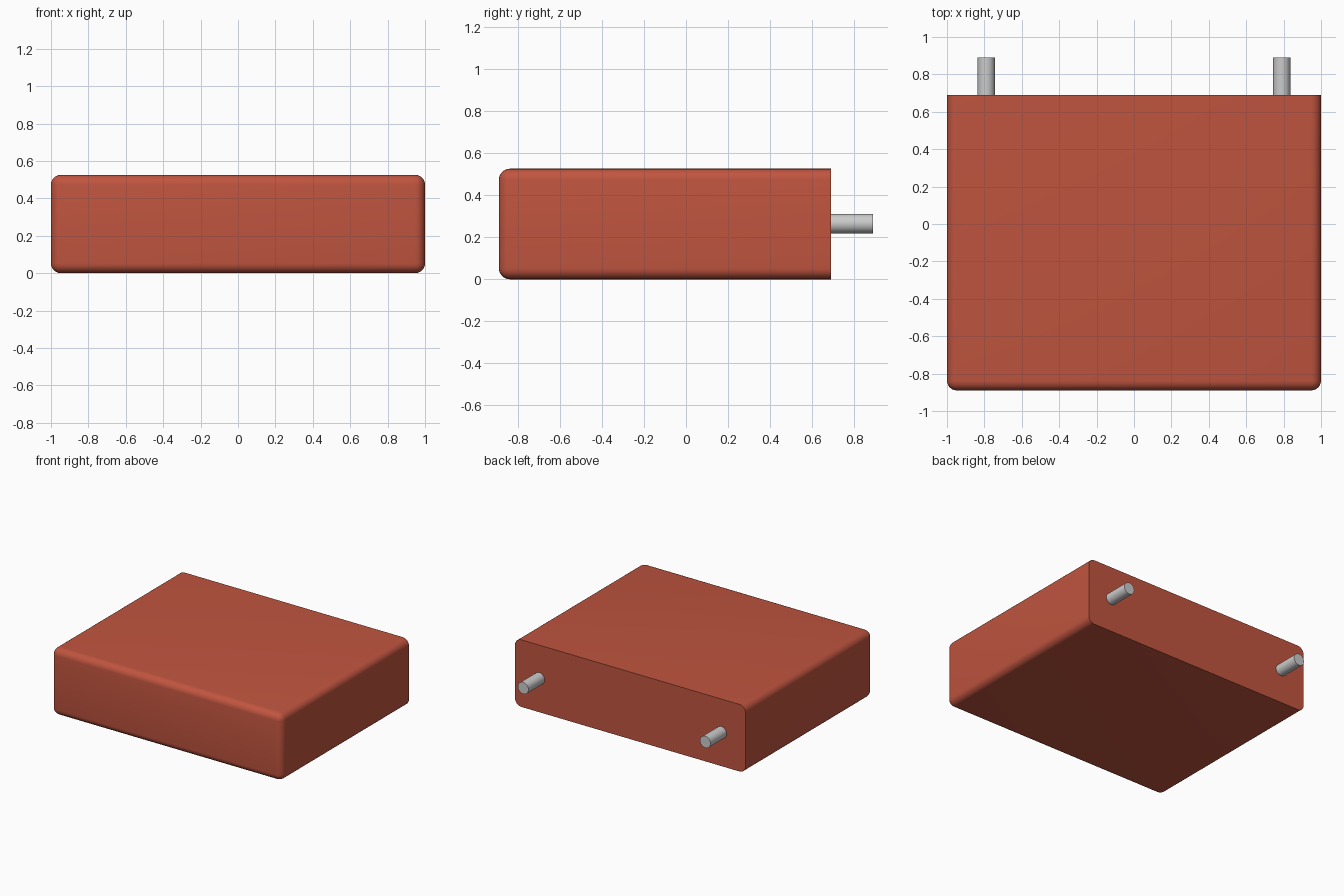
import bpy, bmesh, math
from mathutils import Matrix

if "Cube" in bpy.data.objects:
    bpy.data.objects.remove(bpy.data.objects["Cube"])

FRONT, BACK, HEIGHT, RADIUS = -0.89, 0.69, 0.526, 0.053
PIN_X, PIN_Z, PIN_R, PIN_END = 0.79, 0.265, 0.046, 0.89


def finish(bm, name):
    mesh = bpy.data.meshes.new(name)
    bm.to_mesh(mesh)
    bm.free()
    obj = bpy.data.objects.new(name, mesh)
    bpy.context.collection.objects.link(obj)
    bpy.ops.object.select_all(action='DESELECT')
    obj.select_set(True)
    bpy.context.view_layer.objects.active = obj
    bpy.ops.object.shade_smooth_by_angle(angle=math.radians(35))
    return obj


# Cushion block: every edge rounded except those around the flat back
bm = bmesh.new()
size = (2, BACK - FRONT, HEIGHT, 1)
centre = (0, (FRONT + BACK) / 2, HEIGHT / 2)
bmesh.ops.create_cube(bm, size=1, matrix=Matrix.Translation(centre) @ Matrix.Diagonal(size))
edges = [e for e in bm.edges if not all(v.co.y > BACK - 0.01 for v in e.verts)]
bmesh.ops.bevel(bm, geom=edges, offset=RADIUS, offset_type='OFFSET',
                segments=6, profile=0.5, affect='EDGES')
block = finish(bm, "rounded_block")
red = bpy.data.materials.new("red")
red.diffuse_color = (0.53, 0.09, 0.05, 1)
red.use_nodes = True
red.node_tree.nodes["Principled BSDF"].inputs["Base Color"].default_value = red.diffuse_color
block.data.materials.append(red)

# Two mounting pins on the back, slightly sunk into the block
for side, label in ((-1, "left"), (1, "right")):
    start = BACK - 0.02
    bm = bmesh.new()
    place = (Matrix.Translation((side * PIN_X, (start + PIN_END) / 2, PIN_Z))
             @ Matrix.Rotation(math.radians(90), 4, 'X'))
    bmesh.ops.create_cone(bm, cap_ends=True, segments=32, radius1=PIN_R, radius2=PIN_R,
                          depth=PIN_END - start, matrix=place)
    finish(bm, "mounting_pin_" + label)
